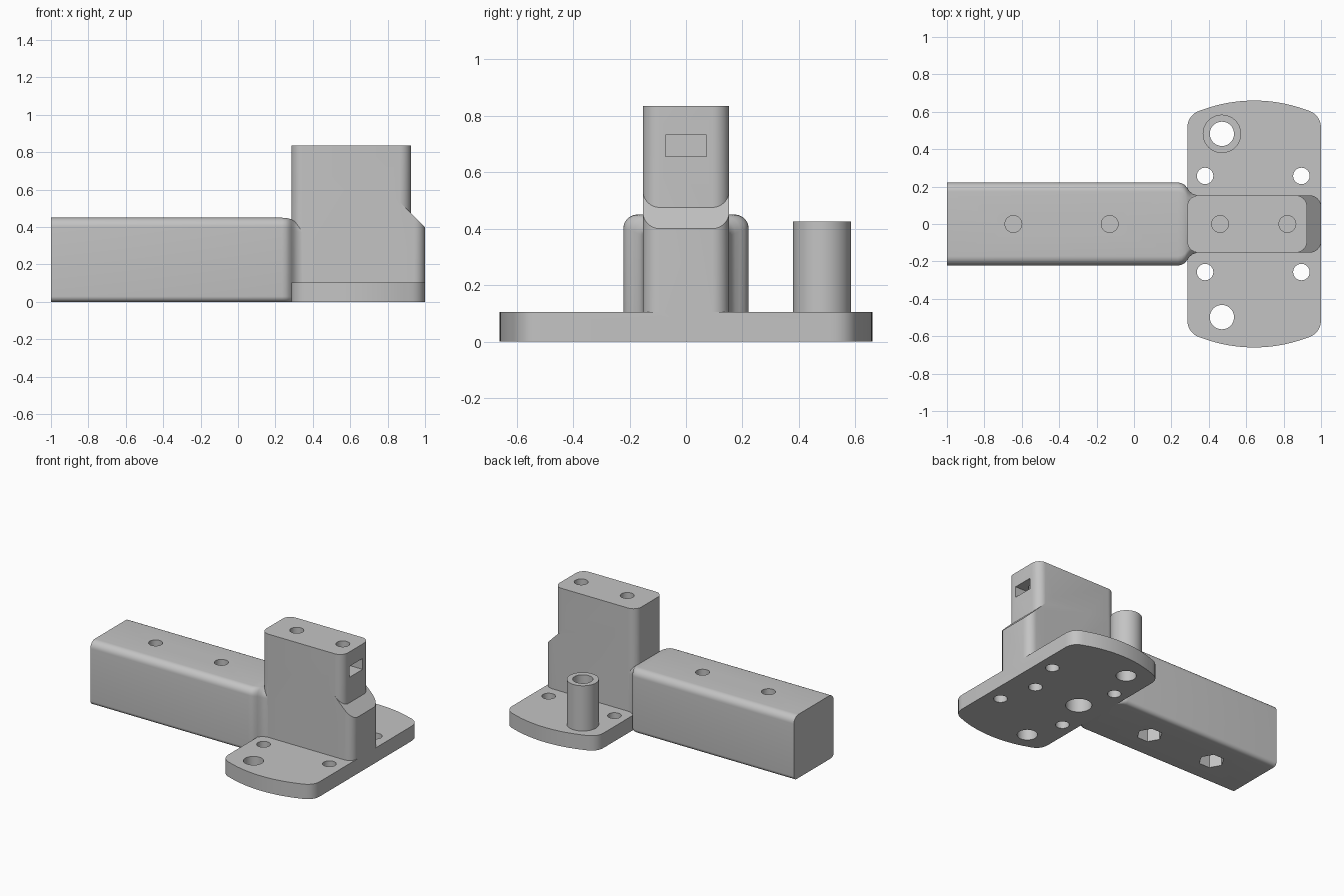
import bpy, bmesh, math
from mathutils import Vector

if "Cube" in bpy.data.objects:
    bpy.data.objects.remove(bpy.data.objects["Cube"], do_unlink=True)

GREY = (0.55, 0.55, 0.55, 1.0)
mat = bpy.data.materials.new("light_grey")
mat.use_nodes = True
mat.diffuse_color = GREY
mat.node_tree.nodes["Principled BSDF"].inputs["Base Color"].default_value = GREY


def make(name, bm):
    bmesh.ops.recalc_face_normals(bm, faces=bm.faces)
    me = bpy.data.meshes.new(name)
    bm.to_mesh(me)
    bm.free()
    me.materials.append(mat)
    ob = bpy.data.objects.new(name, me)
    bpy.context.collection.objects.link(ob)
    return ob


def loft(rings):
    """Skin a row of equal point rings and cap both ends."""
    bm = bmesh.new()
    rows = [[bm.verts.new(p) for p in ring] for ring in rings]
    n = len(rows[0])
    for a, b in zip(rows, rows[1:]):
        for i in range(n):
            j = (i + 1) % n
            bm.faces.new((a[i], a[j], b[j], b[i]))
    bm.faces.new(rows[0])
    bm.faces.new(rows[-1])
    return bm


def prism(outline, z0, z1):
    return loft([[(x, y, z) for x, y in outline] for z in (z0, z1)])


def rounded_rect(u0, u1, v0, v1, r_low, r_high, steps=8):
    """Rectangle outline with separate radii at the low-v and high-v corners."""
    corners = [(u1 - r_low, v0 + r_low, r_low, -90), (u1 - r_high, v1 - r_high, r_high, 0),
               (u0 + r_high, v1 - r_high, r_high, 90), (u0 + r_low, v0 + r_low, r_low, 180)]
    pts = []
    for cu, cv, r, start in corners:
        for i in range(steps + 1):
            t = math.radians(start + 90 * i / steps)
            pts.append((cu + r * math.cos(t), cv + r * math.sin(t)))
    return pts


def circle(x, y, r, n=40):
    return [(x + r * math.cos(2 * math.pi * i / n), y + r * math.sin(2 * math.pi * i / n))
            for i in range(n)]


def combine(body, other, operation):
    mod = body.modifiers.new(operation.lower(), "BOOLEAN")
    mod.operation = operation
    mod.solver = "EXACT"
    mod.object = other
    bpy.context.view_layer.objects.active = body
    bpy.ops.object.modifier_apply(modifier=mod.name)
    bpy.data.objects.remove(other, do_unlink=True)


# Base plate: bowed ends and rounded corners
X0, X1, XC, BOW = 0.285, 1.0, 0.6425, 0.80
quarter = []
xs, ys = 0.275, 0.66 - BOW + math.sqrt(BOW ** 2 - 0.275 ** 2)
p0, p1, p2 = Vector((X1 - XC, 0.51)), Vector((X1 - XC, 0.59)), Vector((xs, ys))
for i in range(9):
    t = i / 8
    quarter.append(tuple(p0 * (1 - t) ** 2 + p1 * 2 * t * (1 - t) + p2 * t * t))
for i in range(1, 9):
    x = xs * (1 - i / 8)
    quarter.append((x, 0.66 - BOW + math.sqrt(BOW ** 2 - x ** 2)))
half = quarter + [(-x, y) for x, y in reversed(quarter[:-1])]
outline = half + [(x, -y) for x, y in reversed(half)]
body = make("bracket_body", prism([(XC + x, y) for x, y in outline], 0, 0.105))

# Lower post with a sloped shoulder
bm = prism(rounded_rect(X0, X1, -0.153, 0.153, 0.06, 0.06), 0, 0.6)
cut = bmesh.ops.bisect_plane(bm, geom=bm.verts[:] + bm.edges[:] + bm.faces[:],
                             plane_co=(1, 0, 0.4), plane_no=(1, 0, 1), clear_outer=True)
bmesh.ops.holes_fill(bm, edges=[e for e in bm.edges if e.is_boundary])
combine(body, make("lower_post", bm), "UNION")

# Upper post
combine(body, make("upper_post", prism(
    rounded_rect(X0, 0.925, -0.153, 0.153, 0.06, 0.06), 0, 0.835)), "UNION")

# Arm: rounded section, necking down into the post
stations = [(-1, 0.222, 0.45), (0.235, 0.222, 0.45), (0.255, 0.218, 0.449),
            (0.272, 0.208, 0.446), (0.285, 0.192, 0.442), (0.298, 0.174, 0.434),
            (0.315, 0.161, 0.428), (0.345, 0.150, 0.42)]
rings = [[(x, y, z) for y, z in rounded_rect(-w, w, 0, top, 0.03, 0.05)]
         for x, w, top in stations]
combine(body, make("arm", loft(rings)), "UNION")

# Upright tube on the back of the plate
combine(body, make("tube", prism(circle(0.47, 0.482, 0.1025, 56), 0.02, 0.425)), "UNION")

# Round holes: x, y, radius, bottom, top
holes = [(0.47, 0.482, 0.065, -0.1, 0.6), (0.47, -0.498, 0.065, -0.1, 0.3)]
holes += [(x, y, 0.044, -0.1, 0.3) for x in (0.38, 0.895) for y in (-0.257, 0.257)]
holes += [(x, 0, 0.045, 0.20, 0.6) for x in (-0.645, -0.13)]
holes += [(0.46, 0, 0.045, 0.22, 1.0), (0.46, 0, 0.084, -0.1, 0.20),
          (0.82, 0, 0.045, 0.70, 1.0), (0.82, 0, 0.045, -0.1, 0.63)]
for x, y, r, z0, z1 in holes:
    combine(body, make("hole", prism(circle(x, y, r), z0, z1)), "DIFFERENCE")

# Hexagonal nut pockets under the arm
for x in (-0.645, -0.13):
    combine(body, make("nut_pocket", prism(circle(x, 0, 0.083, 6), -0.1, 0.18)), "DIFFERENCE")

# Nut slot in the end of the upper post
slot = [(0.74, -0.072), (1.1, -0.072), (1.1, 0.072), (0.74, 0.072)]
combine(body, make("nut_slot", prism(slot, 0.655, 0.732)), "DIFFERENCE")

# Smooth the curved surfaces and keep the edges sharp
bpy.ops.object.select_all(action="DESELECT")
body.select_set(True)
bpy.context.view_layer.objects.active = body
bpy.ops.object.shade_smooth_by_angle(angle=math.radians(32))
